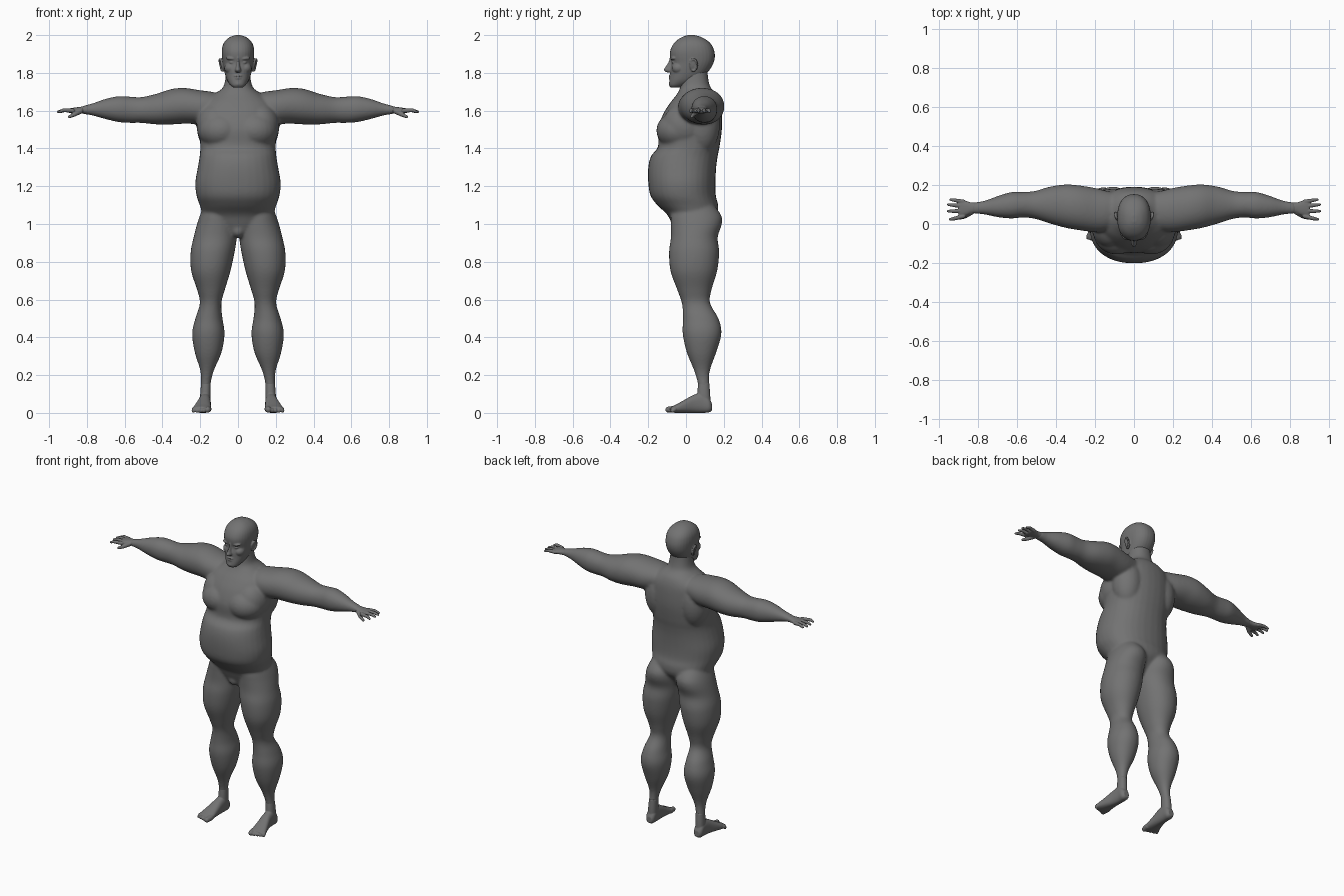
import bpy, bmesh, math
from mathutils import Vector, Matrix

# Dark grey skin
skin = bpy.data.materials.new("dark_grey")
skin.diffuse_color = (.17, .17, .17, 1)


def loft(bm, axis, rings, side=1, n=32, e=2.2, sub=5):
    """Smooth tube; each ring is (t, a0, a1, b0, b1): position and extents on the other two axes."""
    R = [Vector(r) for r in rings]
    dense = []
    for i in range(len(R) - 1):
        p0, p1, p2, p3 = R[max(i - 1, 0)], R[i], R[i + 1], R[min(i + 2, len(R) - 1)]
        for k in range(sub):
            u = k / sub
            dense.append(0.5 * (2 * p1 + (p2 - p0) * u + (2 * p0 - 5 * p1 + 4 * p2 - p3) * u * u
                                + (3 * p1 - p0 - 3 * p2 + p3) * u ** 3))
    dense.append(R[-1])
    loops = []
    for t, a0, a1, b0, b1 in dense:
        loop = []
        for k in range(n):
            c, s = math.cos(math.tau * k / n), math.sin(math.tau * k / n)
            a = (a0 + a1) / 2 + (a1 - a0) / 2 * math.copysign(abs(c) ** (2 / e), c)
            b = (b0 + b1) / 2 + (b1 - b0) / 2 * math.copysign(abs(s) ** (2 / e), s)
            x, y, z = {'x': (t, a, b), 'y': (a, t, b), 'z': (a, b, t)}[axis]
            loop.append(bm.verts.new((x * side, y, z)))
        loops.append(loop)
    for l0, l1 in zip(loops, loops[1:]):
        for k in range(n):
            bm.faces.new((l0[k], l0[(k + 1) % n], l1[(k + 1) % n], l1[k]))
    bm.faces.new(loops[0])
    bm.faces.new(loops[-1])


def blob(bm, center, radii, side=1, tilt=0):
    c = (center[0] * side, center[1], center[2])
    m = Matrix.Translation(c) @ Matrix.Rotation(tilt * side, 4, 'Y') @ Matrix.Diagonal((*radii, 1))
    bmesh.ops.create_uvsphere(bm, u_segments=24, v_segments=16, radius=1, matrix=m)


def digit(bm, p, q, r0, r1, side=1):
    """Tapered rod with round ends."""
    p, q = Vector(p), Vector(q)
    p.x *= side
    q.x *= side
    d = q - p
    m = Matrix.Translation((p + q) / 2) @ d.to_track_quat('Z', 'Y').to_matrix().to_4x4()
    bmesh.ops.create_cone(bm, cap_ends=True, segments=16, radius1=r0, radius2=r1, depth=d.length, matrix=m)
    for c, r in ((p, r0), (q, r1)):
        bmesh.ops.create_uvsphere(bm, u_segments=16, v_segments=10, radius=r, matrix=Matrix.Translation(c))


def finish(bm, name, voxel, smooth):
    """Fuse the overlapping pieces into one smooth skin."""
    bmesh.ops.recalc_face_normals(bm, faces=bm.faces)
    me = bpy.data.meshes.new(name)
    bm.to_mesh(me)
    bm.free()
    me.materials.append(skin)
    ob = bpy.data.objects.new(name, me)
    bpy.context.collection.objects.link(ob)
    rm = ob.modifiers.new("fuse", 'REMESH')
    rm.mode = 'VOXEL'
    rm.voxel_size = voxel
    rm.use_smooth_shade = True
    sm = ob.modifiers.new("soften", 'SMOOTH')
    sm.factor = 0.5
    sm.iterations = smooth


# Torso and neck
bm = bmesh.new()
torso = [(0.94, .05, -.05, .09), (1.0, .15, -.075, .13), (1.05, .185, -.10, .165), (1.1, .203, -.152, .17),
         (1.15, .22, -.188, .158), (1.22, .226, -.2, .156), (1.3, .213, -.2, .16), (1.36, .203, -.185, .168),
         (1.41, .2, -.148, .178), (1.5, .204, -.148, .19), (1.58, .2, -.122, .19), (1.64, .185, -.085, .183),
         (1.685, .13, -.05, .165), (1.72, .082, -.032, .132), (1.77, .067, -.025, .118), (1.86, .058, -.01, .11)]
loft(bm, 'z', [(z, -w, w, f, b) for z, w, f, b in torso], e=2.25)
blob(bm, (0, -.02, .965), (.04, .05, .04))
leg = [(1.12, .04, .17, -.06, .13), (1.05, .012, .2, -.08, .185), (1.0, .004, .217, -.08, .19),
       (.93, .006, .235, -.08, .168), (.85, .018, .251, -.09, .176), (.75, .04, .248, -.082, .165),
       (.65, .07, .216, -.046, .135), (.58, .088, .202, -.022, .128), (.5, .082, .226, -.016, .172),
       (.42, .071, .243, -.018, .188), (.32, .087, .229, .004, .16), (.22, .129, .199, .044, .126),
       (.14, .146, .197, .064, .124), (.05, .146, .202, .063, .132)]
arm = [(.06, 0, .15, 1.58, 1.68), (.14, -.035, .17, 1.545, 1.7), (.2, -.042, .185, 1.53, 1.708),
       (.28, -.032, .198, 1.531, 1.72), (.35, -.02, .203, 1.527, 1.715), (.43, .002, .192, 1.527, 1.69),
       (.51, .027, .169, 1.535, 1.672), (.57, .033, .165, 1.535, 1.674), (.63, .028, .164, 1.539, 1.677),
       (.7, .035, .143, 1.555, 1.663), (.77, .049, .119, 1.574, 1.639), (.83, .053, .11, 1.584, 1.623)]
for s in (1, -1):
    loft(bm, 'z', leg, s, e=2.1)
    loft(bm, 'x', arm, s, e=2.1)
    # Chest
    blob(bm, (.088, -.04, 1.495), (.122, .117, .1), s)
    blob(bm, (.12, -.005, 1.52), (.1, .12, .12), s)
    # Muscle between shoulder blade and arm
    blob(bm, (.125, .085, 1.53), (.095, .095, .16), s)
finish(bm, "body", .007, 14)

# Head with face and ears
bm = bmesh.new()
skull = [(1.722, .024, -.08, -.03), (1.735, .04, -.089, .0), (1.76, .057, -.088, .06), (1.79, .068, -.084, .1),
         (1.82, .075, -.083, .128), (1.853, .081, -.077, .146), (1.885, .085, -.084, .153),
         (1.915, .086, -.084, .15), (1.945, .081, -.072, .138), (1.97, .067, -.051, .115),
         (1.99, .042, -.02, .08), (2.0, .012, .01, .045)]
loft(bm, 'z', [(z, -w, w, f, b) for z, w, f, b in skull], e=2.3)
nose = [(1.885, .008, -.086), (1.86, .008, -.092), (1.835, .011, -.107), (1.815, .017, -.119), (1.803, .012, -.104)]
loft(bm, 'z', [(z, -w, w, f, -.05) for z, w, f in nose], n=16, e=2)
blob(bm, (0, -.079, 1.784), (.024, .014, .006))
blob(bm, (0, -.078, 1.772), (.021, .014, .007))
blob(bm, (0, -.075, 1.741), (.022, .017, .016))
for s in (1, -1):
    # Brow, eye, cheek
    blob(bm, (.033, -.064, 1.876), (.03, .018, .01), s, -.08)
    blob(bm, (.033, -.06, 1.855), (.015, .016, .008), s)
    blob(bm, (.04, -.04, 1.825), (.032, .035, .03), s)
    # Ear
    blob(bm, (.083, .038, 1.842), (.009, .02, .032), s, .2)
    for k in range(14):
        a = math.radians(-110 + k * 21)
        y, z = .04 + .018 * math.cos(a), 1.842 + .031 * math.sin(a)
        blob(bm, (.089 + (z - 1.842) * .2 + (y - .04) * .3, y, z), (.007, .006, .006), s)
finish(bm, "head", .0035, 6)

# Hands
palm = [(.77, .056, .11, 1.583, 1.63), (.83, .055, .11, 1.585, 1.621), (.86, .044, .118, 1.585, 1.617),
        (.89, .04, .124, 1.587, 1.612), (.9, .046, .12, 1.592, 1.608)]
tips = [(.04, .925, .027, .944, .024), (.068, .925, .066, .953, .066),
        (.092, .925, .096, .953, .1), (.114, .915, .121, .94, .125)]
# Feet
foot = [(.137, .155, .192, .012, .05), (.12, .145, .204, .002, .08), (.085, .144, .205, 0, .105),
        (.04, .144, .211, 0, .095), (-.01, .143, .226, 0, .068), (-.05, .142, .238, 0, .046),
        (-.08, .146, .238, .002, .032)]
for s, label in ((1, "left"), (-1, "right")):
    bm = bmesh.new()
    loft(bm, 'x', palm, s, n=24)
    for y0, xm, ym, xt, yt in tips:
        digit(bm, (.875, y0, 1.6), (xm, ym, 1.602), .0115, .0095, s)
        digit(bm, (xm, ym, 1.602), (xt, yt, 1.594), .0095, .007, s)
    digit(bm, (.835, .062, 1.598), (.865, .04, 1.58), .015, .011, s)
    digit(bm, (.865, .04, 1.58), (.893, .03, 1.568), .011, .008, s)
    finish(bm, label + "_hand", .003, 3)

    bm = bmesh.new()
    loft(bm, 'y', foot, s, n=28, e=2.4)
    loft(bm, 'z', [(.04, .146, .202, .06, .13), (.1, .145, .2, .06, .128), (.16, .145, .195, .064, .123)], s)
    for k in range(5):
        x, r = .158 + k * .0185, (.016, .012, .0115, .011, .0105)[k]
        digit(bm, (x, -.06, .02), (x + .003, -.094 + .006 * k, r + .001), r + .002, r, s)
    finish(bm, label + "_foot", .0035, 5)
